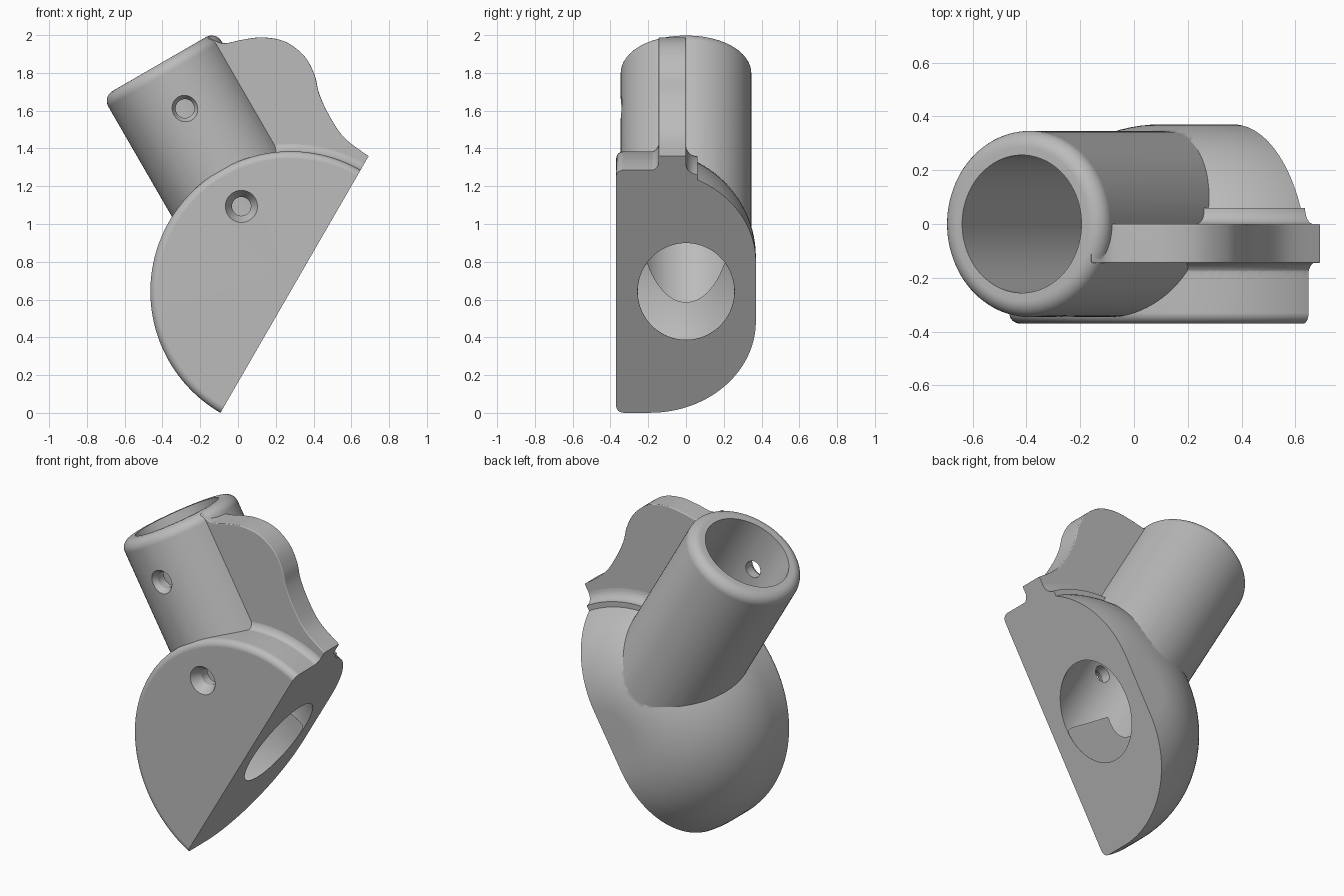
import bpy, bmesh
from math import sin, cos, radians, pi
from mathutils import Matrix, Vector

if "Cube" in bpy.data.objects:
    bpy.data.objects.remove(bpy.data.objects["Cube"])

grey = bpy.data.materials.new("plain_grey")
grey.use_nodes = True
grey.diffuse_color = (0.5, 0.5, 0.5, 1)
grey.node_tree.nodes["Principled BSDF"].inputs["Base Color"].default_value = (0.5, 0.5, 0.5, 1)

CENTRE = Matrix.Translation((0.278, 0, 0.643))   # where the two bore axes cross
TILT = CENTRE @ Matrix.Rotation(radians(-30), 4, 'Y')   # z runs up the socket
PLANE = CENTRE @ Matrix.Rotation(radians(30), 4, 'Y')   # x leaves the flat face
SIDE = CENTRE @ Matrix.Rotation(radians(90), 4, 'Y')    # z runs along world x
ACROSS = Matrix.Rotation(radians(-90), 4, 'X')          # z runs along world y


def finish(name, bm, matrix):
    bmesh.ops.remove_doubles(bm, verts=bm.verts, dist=1e-5)
    bmesh.ops.recalc_face_normals(bm, faces=bm.faces)
    bm.transform(matrix)
    mesh = bpy.data.meshes.new(name)
    bm.to_mesh(mesh)
    bm.free()
    mesh.materials.append(grey)
    obj = bpy.data.objects.new(name, mesh)
    bpy.context.collection.objects.link(obj)
    return obj


def arc(cx, cy, r, a0, a1, n):
    steps = [radians(a0 + (a1 - a0) * i / n) for i in range(n + 1)]
    return [(cx + r * cos(a), cy + r * sin(a)) for a in steps]


def lathe(name, profile, matrix, n=96, start=0, end=360):
    """Turn a closed (radius, height) profile around z."""
    full = end - start == 360
    bm = bmesh.new()
    rings = []
    for j in range(n if full else n + 1):
        a = radians(start + (end - start) * j / n)
        rings.append([bm.verts.new((r * cos(a), r * sin(a), h)) for r, h in profile])
    m = len(profile)
    for j in range(n):
        A, B = rings[j], rings[(j + 1) % len(rings)]
        for i in range(m):
            k = (i + 1) % m
            on_axis = [profile[i][0] == 0, profile[k][0] == 0]
            if all(on_axis):
                continue
            if on_axis[0]:
                bm.faces.new((A[i], A[k], B[k]))
            elif on_axis[1]:
                bm.faces.new((A[i], A[k], B[i]))
            else:
                bm.faces.new((A[i], A[k], B[k], B[i]))
    if not full:
        bm.faces.new(rings[0])
        bm.faces.new(rings[-1])
    return finish(name, bm, matrix)


def smooth_path(points, n=7):
    """Catmull-Rom curve through 2D points."""
    p = [Vector(q) for q in points]
    p = [2 * p[0] - p[1]] + p + [2 * p[-1] - p[-2]]
    out = []
    for a, b, c, d in zip(p, p[1:], p[2:], p[3:]):
        for i in range(n):
            t = i / n
            out.append(0.5 * (2 * b + (c - a) * t + (2 * a - 5 * b + 4 * c - d) * t ** 2
                              + (3 * b - a - 3 * c + d) * t ** 3))
    return out + [p[-2]]


def apply_modifier(obj, kind, **settings):
    mod = obj.modifiers.new(kind.lower(), kind)
    for key, value in settings.items():
        setattr(mod, key, value)
    bpy.context.view_layer.objects.active = obj
    bpy.ops.object.modifier_apply(modifier=mod.name)


def combine(obj, other, operation):
    apply_modifier(obj, 'BOOLEAN', object=other, operation=operation, solver='EXACT')
    bpy.data.objects.remove(other)


# Rounded disc body: flat front, large round on the back
body = lathe("angled_pipe_joint",
             [(0, -0.37)] + arc(0.702, -0.33, 0.04, -90, 0, 6)
             + arc(0.182, -0.19, 0.56, 0, 90, 24) + [(0, 0.37)],
             CENTRE @ ACROSS, 128)

# Pipe socket with a rounded lip
socket = lathe("socket", [(0, 0), (0.346, 0)] + arc(0.286, 1.33, 0.06, 0, 90, 8) + [(0, 1.39)], TILT)

# Web between socket and body
edge = smooth_path([(-0.16, 1.99), (-0.08, 1.957), (0.02, 1.975), (0.13, 1.988), (0.25, 1.965),
                    (0.35, 1.89), (0.405, 1.79), (0.43, 1.69), (0.48, 1.58), (0.56, 1.46),
                    (0.69, 1.36), (0.8, 1.29)])
bm = bmesh.new()
outline = [(p.x, p.y) for p in edge] + [(0.5, 0.9), (0.1, 1.1)]
face = bm.faces.new([bm.verts.new((x, -0.145, z)) for x, z in outline])
grown = bmesh.ops.extrude_face_region(bm, geom=[face])
bmesh.ops.translate(bm, vec=(0, 0.145, 0),
                    verts=[v for v in grown["geom"] if isinstance(v, bmesh.types.BMVert)])
rib = finish("rib", bm, Matrix())
apply_modifier(rib, 'BEVEL', width=0.022, segments=4, limit_method='ANGLE', angle_limit=radians(60))

# Rounded root where the web meets the body
root = lathe("rib_root",
             [(0, -0.2)] + arc(0.79, -0.197, 0.053, 180, 90, 6)
             + arc(0.775, 0.06, 0.06, 270, 180, 6) + [(0, 0.06)],
             CENTRE @ ACROSS, 32, -112, -50)

for part in (socket, rib, root):
    combine(body, part, 'UNION')

# Flat mating face
bm = bmesh.new()
bmesh.ops.create_cube(bm, size=3)
combine(body, finish("half_cutter", bm, PLANE @ Matrix.Translation((1.5, 0, 0))), 'DIFFERENCE')


def rod(r, low, high):
    return [(0, low), (r, low), (r, high), (0, high)]


# Two crossing bores
combine(body, lathe("socket_bore", rod(0.256, -0.3, 1.6), TILT), 'DIFFERENCE')
combine(body, lathe("side_bore", rod(0.2555, -0.261, 1), SIDE), 'DIFFERENCE')

# Countersunk screw holes in the front
for along in (0.52, 1.118):
    spot = TILT @ Vector((0, 0, along))
    hole = lathe("screw_hole", [(0, -0.6), (0.085, -0.6), (0.085, -0.37), (0.05, -0.31),
                                (0.05, -0.1), (0, -0.1)],
                 Matrix.Translation(spot) @ ACROSS, 40)
    combine(body, hole, 'DIFFERENCE')

# Smooth rounds, crisp cut edges
bpy.ops.object.select_all(action='DESELECT')
body.select_set(True)
bpy.context.view_layer.objects.active = body
bpy.ops.object.shade_smooth_by_angle(angle=radians(30))
normals = body.modifiers.new("weighted_normals", 'WEIGHTED_NORMAL')
normals.keep_sharp = True
